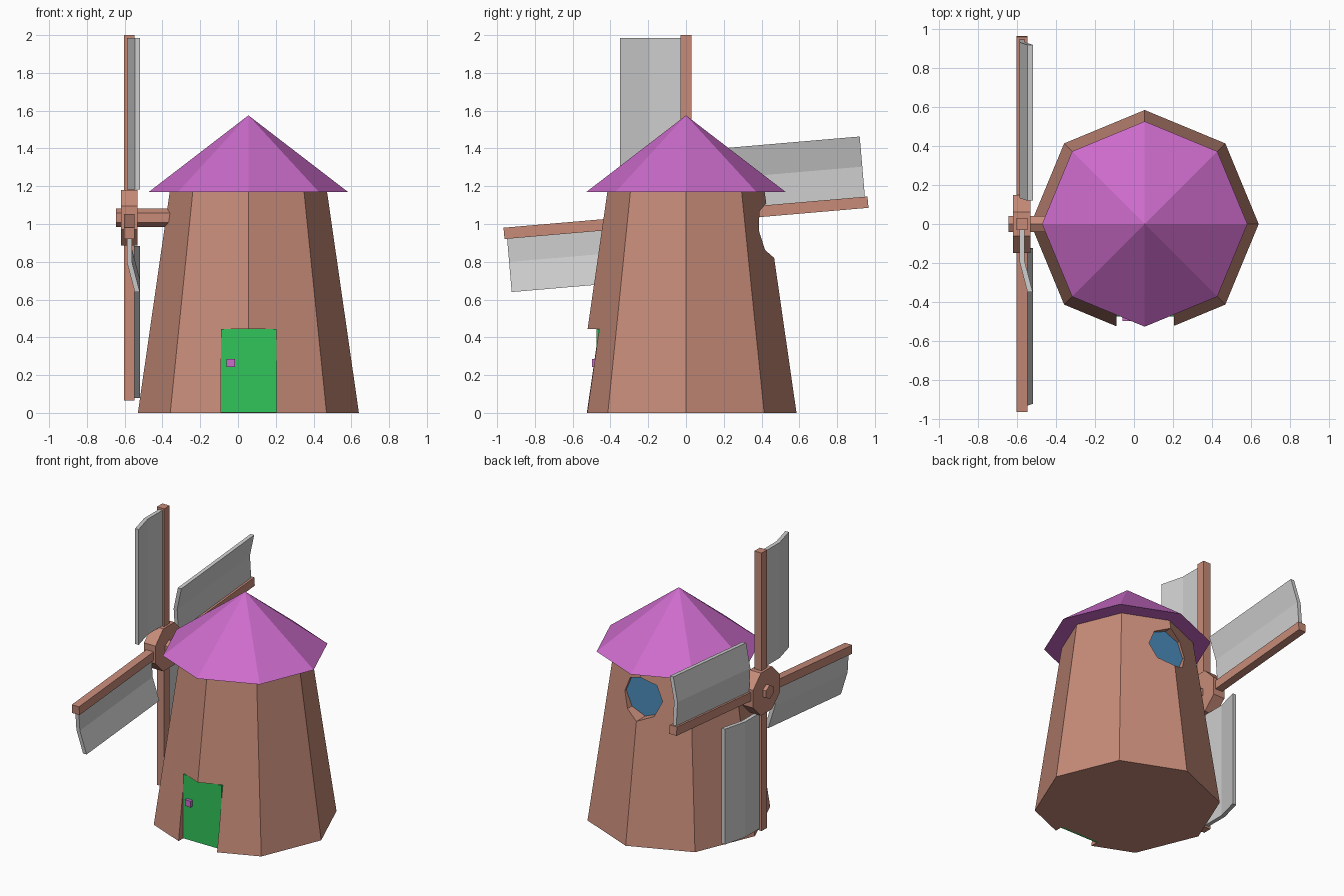
import bpy
import math
from mathutils import Matrix, Vector

if "Cube" in bpy.data.objects:
    bpy.data.objects.remove(bpy.data.objects["Cube"], do_unlink=True)

CX = 0.055                      # tower axis
HUB = Vector((-0.575, 0, 1.033))  # centre of the sail wheel


def material(name, rgb):
    m = bpy.data.materials.new(name)
    m.use_nodes = True
    color = (*rgb, 1)
    m.diffuse_color = color
    m.node_tree.nodes["Principled BSDF"].inputs["Base Color"].default_value = color
    return m


clay = material("clay brown", (0.57, 0.26, 0.19))
violet = material("violet", (0.61, 0.15, 0.60))
green = material("door green", (0.03, 0.56, 0.10))
blue = material("window blue", (0.07, 0.27, 0.50))
grey = material("sail grey", (0.62, 0.62, 0.62))


def finish(name, mat):
    ob = bpy.context.object
    ob.name = name
    ob.data.materials.append(mat)
    return ob


def box(name, lo, hi, mat):
    bpy.ops.mesh.primitive_cube_add(size=1)
    lo, hi = Vector(lo), Vector(hi)
    ob = finish(name, mat)
    ob.data.transform(Matrix.Translation((lo + hi) / 2) @ Matrix.Diagonal((*(hi - lo), 1)))
    return ob


def cone(name, sides, r1, r2, z0, z1, mat):
    bpy.ops.mesh.primitive_cone_add(vertices=sides, radius1=r1, radius2=r2, depth=z1 - z0)
    ob = finish(name, mat)
    ob.data.transform(Matrix.Translation((CX, 0, (z0 + z1) / 2)))
    return ob


def prism(name, sides, radius, start, end, mat, spin=0):
    """Regular prism between two points."""
    start, end = Vector(start), Vector(end)
    axis = end - start
    bpy.ops.mesh.primitive_cylinder_add(vertices=sides, radius=radius, depth=axis.length)
    ob = finish(name, mat)
    turn = axis.to_track_quat('Z', 'Y').to_matrix().to_4x4()
    ob.data.transform(Matrix.Translation((start + end) / 2) @ turn @ Matrix.Rotation(spin, 4, 'Z'))
    return ob


def cut(target, cutter):
    mod = target.modifiers.new("cut", 'BOOLEAN')
    mod.operation = 'DIFFERENCE'
    mod.solver = 'EXACT'
    mod.object = cutter
    bpy.context.view_layer.objects.active = target
    bpy.ops.object.modifier_apply(modifier=mod.name)
    bpy.data.objects.remove(cutter, do_unlink=True)


# Tower with door and window recesses
tower = cone("tower", 8, 0.585, 0.415, 0, 1.18, clay)
cut(tower, box("door_cutter", (-0.09, -0.8, -0.1), (0.205, -0.46, 0.445), clay))
cut(tower, prism("window_cutter", 8, 0.145, (CX, 0.366, 0.965), (CX, 0.8, 0.965), clay))

# Roof, door, handle and window
cone("roof", 8, 0.527, 0, 1.17, 1.575, violet)
box("door", (-0.09, -0.475, 0.001), (0.205, -0.455, 0.445), green)
box("door_handle", (-0.06, -0.498, 0.243), (-0.016, -0.47, 0.286), violet)
prism("window_pane", 8, 0.145, (CX, 0.362, 0.965), (CX, 0.37, 0.965), blue)

# Axle and hub
prism("axle", 6, 0.048, (-0.645, 0, HUB.z), (-0.3, 0, HUB.z), clay)
prism("hub", 8, 0.16, (-0.62, 0, HUB.z), (-0.532, 0, HUB.z), clay, math.pi / 8)


def wheel_place(ob, angle):
    ob.data.transform(Matrix.Translation(HUB) @ Matrix.Rotation(angle, 4, 'X'))


# Crossed beams
TILT = math.radians(4.9)
for name, angle in (("upright_beam", 0), ("cross_beam", TILT + math.pi / 2)):
    beam = box(name, (-0.028, -0.03, -0.967), (0.028, 0.03, 0.967), clay)
    wheel_place(beam, angle)


def sail(name, angle, shift):
    """Creased board: straight near its beam, bent towards the tower outside."""
    line = ((0, 0), (-0.19 + shift, 0), (-0.35 + shift, 0.042))
    verts = [(x + side, y, z) for z in (0.15, 0.953)
             for side in (-0.0135, 0.0135) for y, x in line]
    faces = []
    for i in (0, 1):
        faces += [(i, i + 1, i + 4, i + 3), (i + 6, i + 9, i + 10, i + 7),
                  (i, i + 6, i + 7, i + 1), (i + 3, i + 4, i + 10, i + 9)]
    faces += [(0, 3, 9, 6), (2, 8, 11, 5)]
    mesh = bpy.data.meshes.new(name)
    mesh.from_pydata(verts, [], faces)
    mesh.materials.append(grey)
    ob = bpy.data.objects.new(name, mesh)
    bpy.context.collection.objects.link(ob)
    wheel_place(ob, angle)


# Four sails around the hub
sail("top_sail", 0, 0)
sail("front_sail", math.pi / 2 + TILT, 0.037)
sail("bottom_sail", math.pi, 0)
sail("back_sail", -math.pi / 2 + TILT, 0)
